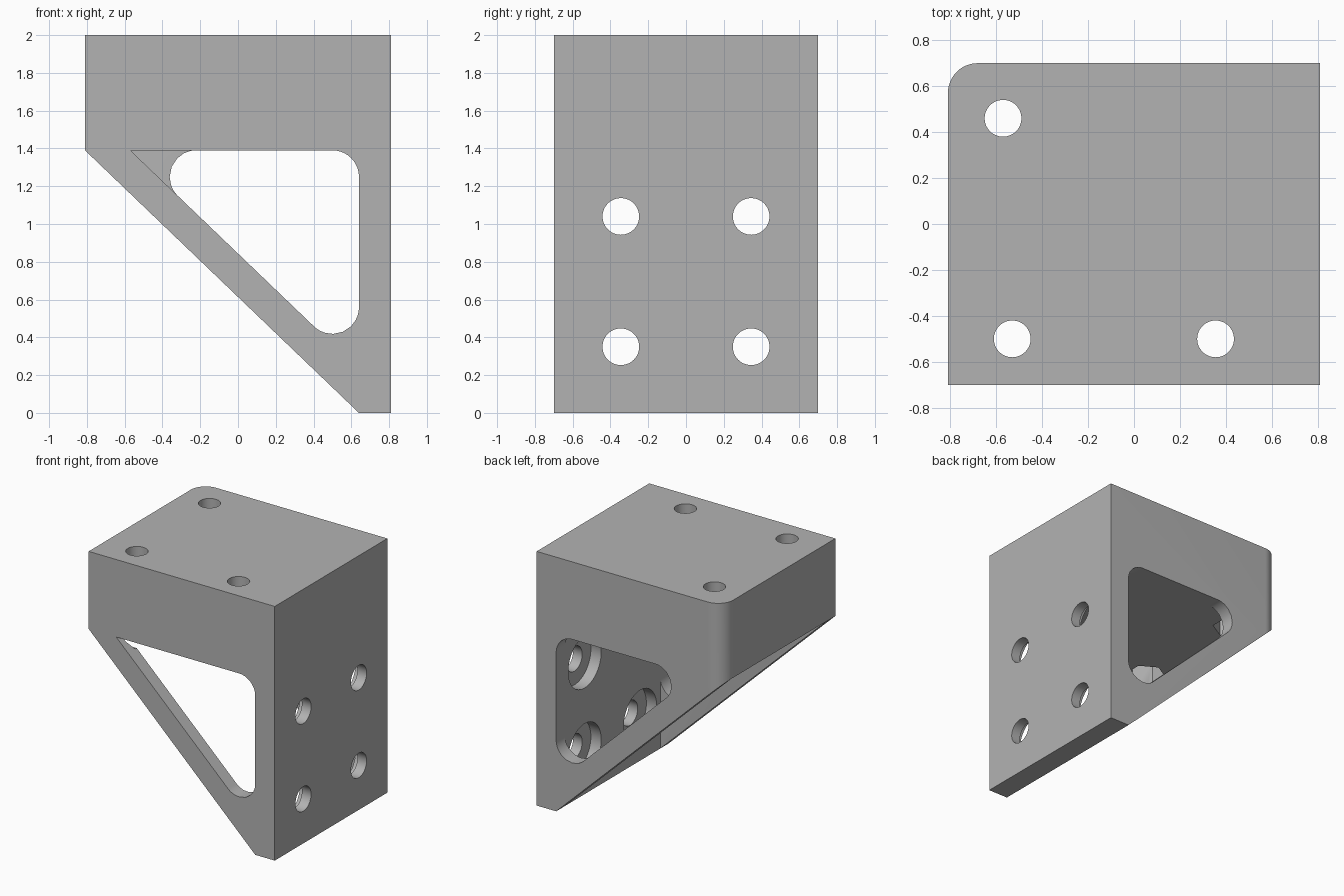
import bpy, bmesh, math
from mathutils import Matrix, Vector

if "Cube" in bpy.data.objects:
    bpy.data.objects.remove(bpy.data.objects["Cube"])

W, D = 0.81, 0.70            # half width and half depth
CEIL, WALL = 1.39, 0.64      # underside of top block, inner face of wall plate
GUSSET = 0.594               # inner face of the side gussets
SLOPE = CEIL / (WALL + W)

grey = bpy.data.materials.new("bracket grey")
grey.diffuse_color = (0.45, 0.45, 0.45, 1)
grey.use_nodes = True
grey.node_tree.nodes["Principled BSDF"].inputs["Base Color"].default_value = grey.diffuse_color


def new_object(name, bm):
    bmesh.ops.recalc_face_normals(bm, faces=bm.faces)
    mesh = bpy.data.meshes.new(name)
    bm.to_mesh(mesh)
    bm.free()
    mesh.materials.append(grey)
    ob = bpy.data.objects.new(name, mesh)
    bpy.context.collection.objects.link(ob)
    return ob


def prism(points, y0, y1):
    """Extrude an x-z outline along y."""
    bm = bmesh.new()
    face = bm.faces.new([bm.verts.new((x, y0, z)) for x, z in points])
    ext = bmesh.ops.extrude_face_region(bm, geom=[face])["geom"]
    bmesh.ops.translate(bm, vec=(0, y1 - y0, 0),
                        verts=[v for v in ext if isinstance(v, bmesh.types.BMVert)])
    return bm


def rod(center, radius, depth, axis="Z", sides=48):
    bm = bmesh.new()
    turn = Matrix.Rotation(math.pi / 2, 4, "Y") if axis == "X" else Matrix()
    bmesh.ops.create_cone(bm, cap_ends=True, segments=sides, radius1=radius,
                          radius2=radius, depth=depth,
                          matrix=Matrix.Translation(center) @ turn)
    return bm


def rounded(corners, radius, steps=12):
    """Round the flagged corners of a polygon given as (x, z, is_round)."""
    out = []
    for i, (x, z, is_round) in enumerate(corners):
        p = Vector((x, z))
        if not is_round:
            out.append(p)
            continue
        a = (Vector(corners[i - 1][:2]) - p).normalized()
        b = (Vector(corners[(i + 1) % len(corners)][:2]) - p).normalized()
        half = a.angle(b) / 2
        c = p + (a + b).normalized() * radius / math.sin(half)
        t0 = p + a * radius / math.tan(half) - c
        t1 = p + b * radius / math.tan(half) - c
        for k in range(steps + 1):
            f = k / steps
            out.append(c + t0.lerp(t1, f).normalized() * radius if 0 < f < 1
                       else c + (t0 if f == 0 else t1))
    return out


def cut(target, bm):
    cutter = new_object("cutter", bm)
    cutter.hide_render = True
    mod = target.modifiers.new("cut", "BOOLEAN")
    mod.operation, mod.solver, mod.object = "DIFFERENCE", "EXACT", cutter
    bpy.context.view_layer.objects.active = target
    bpy.ops.object.modifier_apply(modifier=mod.name)
    bpy.data.objects.remove(cutter)


# Solid body with one rounded upright corner at the back left
body = prism([(-W, 2), (W, 2), (W, 0), (WALL, 0), (-W, CEIL)], -D, D)
corner = [e for e in body.edges
          if all(v.co.x < -W + 0.01 and v.co.y > D - 0.01 for v in e.verts)]
bmesh.ops.bevel(body, geom=corner, offset=0.13, segments=12, profile=0.5,
                affect="EDGES")
bracket = new_object("bracket", body)

# Open space between the two gussets
cut(bracket, prism([(-1, CEIL), (WALL, CEIL), (WALL, -0.2), (-1, -0.2)],
                   -GUSSET, GUSSET))

# Gusset windows: the front one keeps a sharp left corner
left = -0.57
low = CEIL - SLOPE * (WALL - left)
for y0, y1, soft in ((-0.8, -0.5, False), (0.5, 0.8, True)):
    cut(bracket, prism(rounded([(left, CEIL, soft), (WALL, CEIL, True),
                                (WALL, low, True)], 0.14), y0, y1))

# Wall plate bolt holes with counterbores on the inside
for y in (-0.345, 0.345):
    for z in (0.35, 1.04):
        cut(bracket, rod((0.7, y, z), 0.097, 0.5, "X"))
        cut(bracket, rod((0.635, y, z), 0.205, 0.19, "X"))

# Top bolt holes with hexagonal nut pockets underneath
for x, y in ((-0.57, 0.46), (-0.53, -0.50), (0.355, -0.50)):
    cut(bracket, rod((x, y, 1.7), 0.08, 1.0))
    cut(bracket, rod((x, y, CEIL + 0.05), 0.15, 0.3, sides=6))

# Smooth the round walls, keep the edges sharp
bpy.ops.object.select_all(action="DESELECT")
bracket.select_set(True)
bpy.context.view_layer.objects.active = bracket
bpy.ops.object.shade_smooth_by_angle(angle=math.radians(30))
